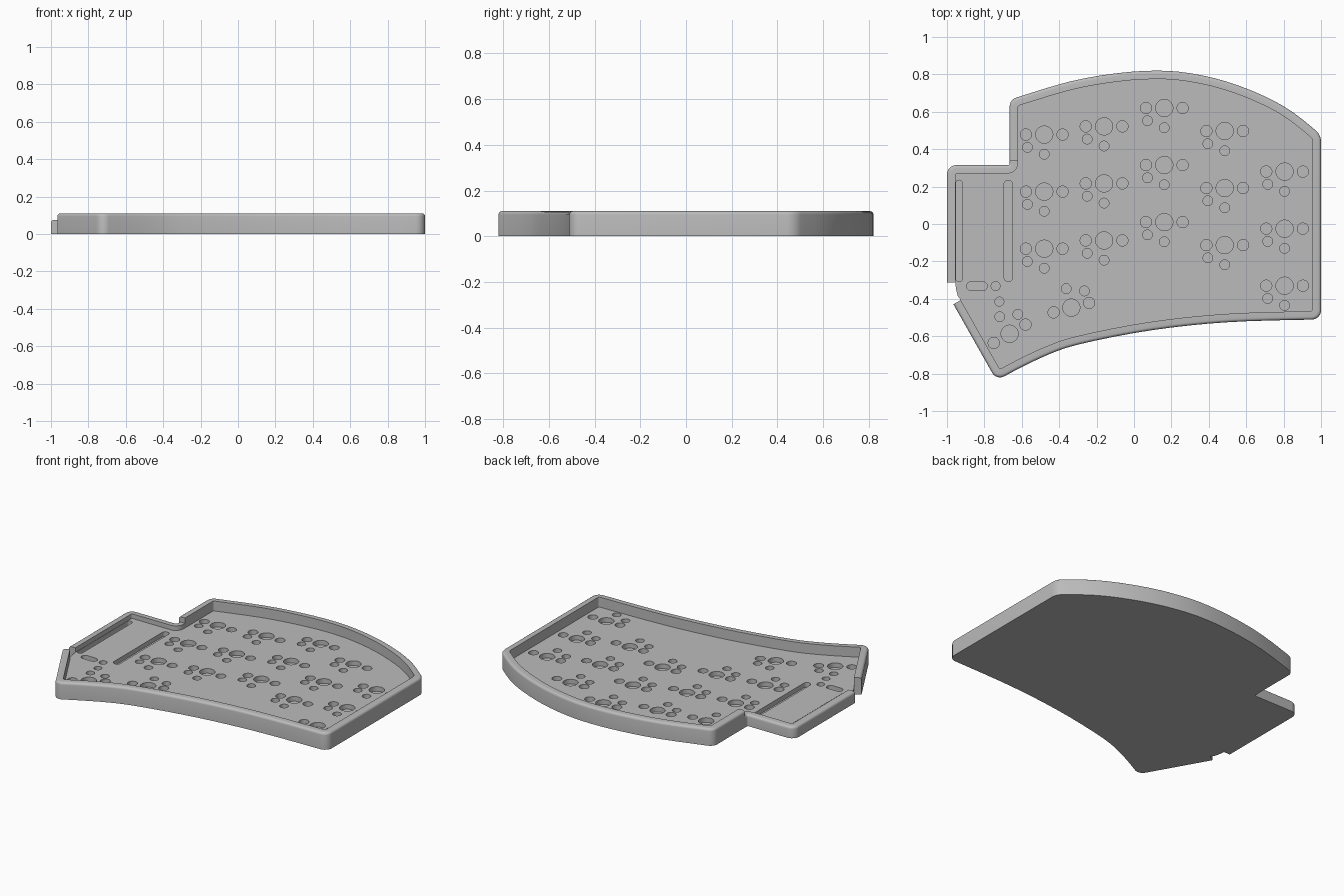
import bpy, bmesh
from math import cos, sin, pi, tan, radians
from mathutils import Vector
from mathutils.geometry import delaunay_2d_cdt

RIM, WING_RIM, FLOOR, POCKET = 0.11, 0.075, 0.045, 0.015
WALL, ROUND = 0.045, 0.016

default_cube = bpy.data.objects.get("Cube")
if default_cube:
    bpy.data.objects.remove(default_cube, do_unlink=True)

plastic = bpy.data.materials.new("grey_plastic")
plastic.use_nodes = True
plastic.diffuse_color = (0.5, 0.5, 0.5, 1)
for node in plastic.node_tree.nodes:
    if node.type == 'BSDF_PRINCIPLED':
        node.inputs["Base Color"].default_value = plastic.diffuse_color


def spline(points, first_radius, last_radius, steps=3):
    """Smooth curve as corners (x, y, radius); only its ends get a radius."""
    pts = [Vector(p) for p in points]
    pts = [2 * pts[0] - pts[1]] + pts + [2 * pts[-1] - pts[-2]]
    out = []
    for a, b, c, d in zip(pts, pts[1:], pts[2:], pts[3:]):
        for i in range(steps):
            t = i / steps
            p = b + (c - a) * t / 2 + (a - 2.5 * b + 2 * c - d / 2) * t ** 2 \
                + (1.5 * (b - c) + (d - a) / 2) * t ** 3
            out.append((p.x, p.y, 0))
    out[0] = (*points[0], first_radius)
    return out + [(*points[-1], last_radius)]


def inset(corners, distance):
    """Mitred inward offset of a counter-clockwise loop, adjusting its radii."""
    out = []
    for i, (x, y, r) in enumerate(corners):
        p = Vector((x, y))
        d1 = (p - Vector(corners[i - 1][:2])).normalized()
        d2 = (Vector(corners[(i + 1) % len(corners)][:2]) - p).normalized()
        n1, n2 = Vector((-d1.y, d1.x)), Vector((-d2.y, d2.x))
        q = p + (n1 + n2) * distance / (1 + n1.dot(n2))
        turn = d1.x * d2.y - d1.y * d2.x
        new_r = max(r - distance, 0.012) if turn > 0 else r + distance
        out.append((q.x, q.y, new_r if r else 0))
    return out


def fillet(corners, steps=6):
    """Replace each corner that has a radius by an arc; gives plain points."""
    out = []
    for i, (x, y, r) in enumerate(corners):
        p = Vector((x, y))
        if not r:
            out.append(p)
            continue
        a = (Vector(corners[i - 1][:2]) - p).normalized()
        b = (Vector(corners[(i + 1) % len(corners)][:2]) - p).normalized()
        half = a.angle(b) / 2
        centre = p + (a + b).normalized() * r / sin(half)
        start, end = p + a * r / tan(half) - centre, p + b * r / tan(half) - centre
        sweep = pi - 2 * half
        for k in range(steps + 1):
            t = k / steps
            v = start * sin((1 - t) * sweep) + end * sin(t * sweep)
            out.append(centre + v / sin(sweep))
    return out


def face(bm, points):
    bm.faces.new([bm.verts.new(p) for p in points])


def at(p, z):
    return (p[0], p[1], z)


def wall(bm, outer, inner, height, start_cap):
    """Sweep a wall section, rounded on its outer top edge."""
    section = [(1, 0), (0, 0)]
    for k in range(5):
        a = k / 4 * pi / 2
        section.append((ROUND * (1 - cos(a)) / WALL, height - ROUND * (1 - sin(a))))
    section += [(1, height), (1, FLOOR)]
    rows = [[at(o.lerp(i, t), z) for t, z in section] for o, i in zip(outer, inner)]
    for row, ahead in zip(rows, rows[1:]):
        for k in range(len(section) - 1):
            face(bm, (row[k], ahead[k], ahead[k + 1], row[k + 1]))
    if start_cap:
        face(bm, rows[0])
    face(bm, rows[-1][::-1])


def pill(x, y, r, dx=0, dy=0, steps=32):
    """A circle, stretched by dx or dy each way into a slot."""
    loop = []
    for k in range(steps):
        a = 2 * pi * (k + 0.5) / steps
        c, s = cos(a), sin(a)
        loop.append(Vector((x + r * c + (dx if c > 0 else -dx),
                            y + r * s + (dy if s > 0 else -dy))))
    return loop


def floor(bm, outline, holes):
    """Floor with a flat underside and blind pockets sunk into its top."""
    face(bm, [at(p, 0) for p in reversed(outline)])
    points, edges, owner = [], [], []
    for number, loop in enumerate([outline] + holes):
        base, count = len(points), len(loop)
        points += loop
        owner += [number] * count
        edges += [(base + i, base + (i + 1) % count) for i in range(count)]
    verts, _, tris, origin, _, _ = delaunay_2d_cdt(points, edges, [], 1, 1e-6)
    for tri in tris:
        owners = {owner[origin[v][0]] for v in tri}
        if len(owners) > 1 or owners == {0}:
            face(bm, [at(verts[v], FLOOR) for v in tri])
    for loop in holes:
        face(bm, [at(p, POCKET) for p in loop])
        for i, p in enumerate(loop):
            q = loop[i - 1]
            face(bm, (at(q, FLOOR), at(p, FLOOR), at(p, POCKET), at(q, POCKET)))


# Outline: cable gap end, front edge, back edge, low side wing
back = spline([
    (1, 0.477), (0.85, 0.597), (0.7, 0.682), (0.5, 0.76), (0.3, 0.806), (0.12, 0.82),
    (-0.1, 0.805), (-0.35, 0.76), (-0.665, 0.665)], 0.08, 0.05)
front = spline([
    (-0.735, -0.837), (-0.6, -0.765), (-0.45, -0.695), (-0.3, -0.645), (0, -0.583),
    (0.3, -0.542), (0.6, -0.52), (1, -0.51)], 0.048, 0.05)
body_edge = [(-0.9655, -0.429, 0)] + front + back + [(-0.665, 0.34, 0)]
wing_edge = [(-0.665, 0.315, 0.01), (-1, 0.315, 0.05), (-1, -0.312, 0)]
shell = body_edge + wing_edge + [(-1, -0.368, 0)]
outer, inner = fillet(shell), fillet(inset(shell, WALL))

# The wing wall starts at the last body point and ends at the cable gap
wing_end = len(outer) - 1
step = wing_end - 16

# Key positions: five columns of three, then two turned thumb keys
keys = [(x, y - 0.305 * row, 0)
        for x, y in ((-0.48, 0.478), (-0.16, 0.522), (0.162, 0.62), (0.485, 0.497), (0.805, 0.28))
        for row in range(3)]
keys += [(-0.335, -0.447, 195), (-0.665, -0.587, 210)]
key_holes = ((0, 0, 0.046), (-0.098, 0, 0.03), (0.098, 0, 0.03),
             (-0.09, -0.068, 0.026), (0, -0.105, 0.026))
pockets = []
for x, y, angle in keys:
    c, s = cos(radians(angle)), sin(radians(angle))
    for u, v, r in key_holes:
        pockets.append(pill(x + c * u - s * v, y + s * u + c * v, r))

# Controller pin slots, switch slot and two small holes
pockets += [pill(-0.935, -0.037, 0.018, dy=0.253), pill(-0.672, -0.037, 0.023, dy=0.248),
            pill(-0.84, -0.332, 0.024, dx=0.031),
            pill(-0.74, -0.332, 0.024), pill(-0.72, -0.415, 0.024)]

# Tray: tall body wall, low wing wall, floor, and the floor edge in the gap
bm = bmesh.new()
wall(bm, outer[:step + 1], inner[:step + 1], RIM, True)
wall(bm, outer[step:wing_end], inner[step:wing_end], WING_RIM, False)
gap = [Vector((-0.952, -0.345)), Vector((-0.942, -0.385))]
floor(bm, inner[:wing_end] + gap, pockets)
gap_edge = [inner[wing_end - 1]] + gap + [inner[0]]
for p, q in zip(gap_edge, gap_edge[1:]):
    face(bm, (at(p, 0), at(q, 0), at(q, FLOOR), at(p, FLOOR)))
bmesh.ops.remove_doubles(bm, verts=bm.verts, dist=0.00001)

mesh = bpy.data.meshes.new("keyboard_tray")
bm.to_mesh(mesh)
bm.free()
mesh.materials.append(plastic)
mesh.shade_smooth()
mesh.set_sharp_from_angle(angle=radians(35))
tray = bpy.data.objects.new("keyboard_tray", mesh)
bpy.context.collection.objects.link(tray)
